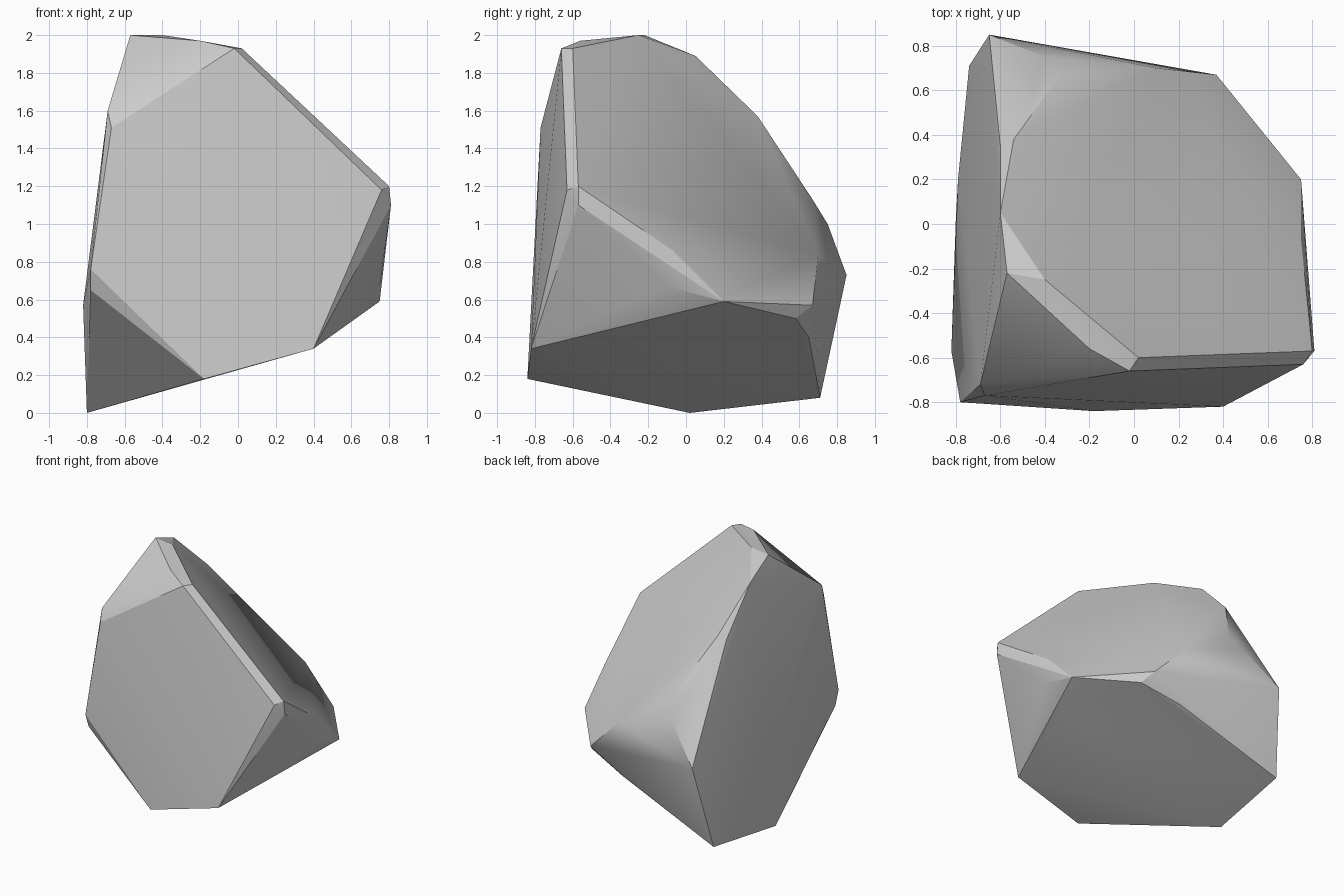
import bpy, bmesh, math

# Corner points of the boulder, grouped by the facet they border
front_rim = [(-0.78, -0.80, 0.76), (-0.67, -0.77, 1.51), (-0.02, -0.66, 1.93),
             (0.30, -0.66, 1.60), (0.76, -0.63, 1.18), (0.40, -0.82, 0.34),
             (-0.15, -0.84, 0.21)]
top_rim = [(-0.69, -0.72, 1.60), (-0.57, -0.22, 2.00), (-0.40, -0.25, 2.00),
           (-0.20, -0.56, 1.97), (0.02, -0.60, 1.93), (-0.60, 0.05, 1.89)]
slope_rim = [(0.33, -0.56, 1.60), (0.80, -0.57, 1.20), (0.81, -0.57, 1.10),
             (0.75, -0.07, 0.86), (0.37, 0.67, 0.57), (0.10, 0.70, 0.84),
             (-0.40, 0.75, 1.00), (-0.33, 0.67, 1.13), (-0.54, 0.38, 1.57)]
left_rim = [(-0.60, 0.35, 1.55), (-0.65, 0.85, 0.73), (-0.73, 0.72, 0.15),
            (-0.79, 0.20, 0.35), (-0.82, -0.57, 0.57), (-0.78, -0.76, 0.65)]
base_rim = [(-0.80, 0.02, 0.00), (-0.74, 0.71, 0.08), (0.11, 0.65, 0.40),
            (0.42, 0.58, 0.50), (0.75, 0.20, 0.59), (0.75, -0.10, 0.67),
            (0.58, -0.10, 0.48), (-0.48, -0.48, 0.15), (-0.18, -0.84, 0.18)]

# Boulder: faceted hull around the corner points
bm = bmesh.new()
for p in front_rim + top_rim + slope_rim + left_rim + base_rim:
    bm.verts.new(p)
hull = bmesh.ops.convex_hull(bm, input=bm.verts[:])
loose = [v for v in bm.verts if not v.link_faces]
bmesh.ops.delete(bm, geom=loose, context='VERTS')

# Merge nearly coplanar triangles into broad flat facets
bmesh.ops.dissolve_limit(bm, angle_limit=math.radians(3),
                         verts=bm.verts[:], edges=bm.edges[:])
bmesh.ops.recalc_face_normals(bm, faces=bm.faces[:])

mesh = bpy.data.meshes.new("boulder")
bm.to_mesh(mesh)
bm.free()
boulder = bpy.data.objects.new("boulder", mesh)
bpy.context.collection.objects.link(boulder)

# Smooth the gently curved facets, keep the chipped edges sharp
bpy.context.view_layer.objects.active = boulder
boulder.select_set(True)
bpy.ops.object.shade_smooth_by_angle(angle=math.radians(20))
